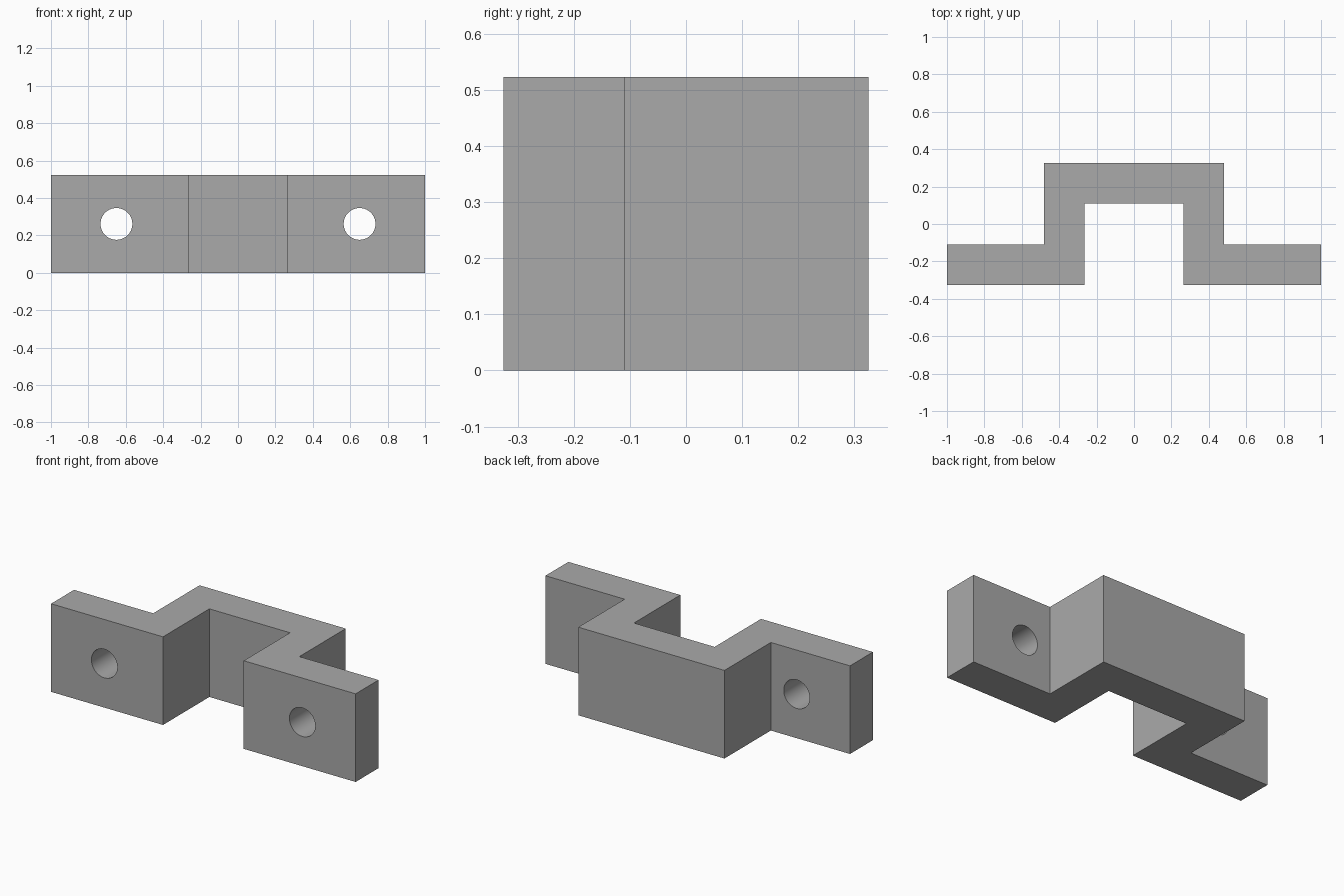
import bpy
import bmesh
import math

HEIGHT = 0.523
DEPTH = 0.325      # half of the overall depth
WALL = 0.215       # strip thickness
INNER = 0.265      # half width of the channel
HOLE_X, HOLE_R = 0.65, 0.085

cube = bpy.data.objects.get("Cube")
if cube:
    bpy.data.objects.remove(cube, do_unlink=True)

# Plain grey material
grey = bpy.data.materials.new("plain grey")
grey.use_nodes = True
colour = (0.4, 0.4, 0.4, 1)
grey.diffuse_color = colour
grey.node_tree.nodes["Principled BSDF"].inputs["Base Color"].default_value = colour

# Hat-shaped outline, right half mirrored to the left
half = [(INNER, DEPTH - WALL), (INNER, -DEPTH), (1, -DEPTH), (1, WALL - DEPTH),
        (INNER + WALL, WALL - DEPTH), (INNER + WALL, DEPTH)]
outline = half + [(-x, y) for x, y in reversed(half)]

# Bracket strip extruded upward
bm = bmesh.new()
base = bm.faces.new([bm.verts.new((x, y, 0)) for x, y in outline])
result = bmesh.ops.extrude_face_region(bm, geom=[base])
top = [v for v in result["geom"] if isinstance(v, bmesh.types.BMVert)]
bmesh.ops.translate(bm, verts=top, vec=(0, 0, HEIGHT))
bmesh.ops.recalc_face_normals(bm, faces=bm.faces)
mesh = bpy.data.meshes.new("bracket")
bm.to_mesh(mesh)
bm.free()
bracket = bpy.data.objects.new("bracket", mesh)
bpy.context.collection.objects.link(bracket)
mesh.materials.append(grey)

# Round bolt holes through both flanges
cutters = []
for side, name in ((1, "left"), (-1, "right")):
    bpy.ops.mesh.primitive_cylinder_add(
        vertices=64, radius=HOLE_R, depth=2 * WALL,
        location=(side * HOLE_X, WALL / 2 - DEPTH, HEIGHT / 2),
        rotation=(math.pi / 2, 0, 0))
    cutter = bpy.context.object
    cutter.name = name + "_hole_cutter"
    cutter.data.materials.append(grey)
    cutter.hide_render = True
    cutters.append(cutter)
    cut = bracket.modifiers.new(name + " hole", "BOOLEAN")
    cut.operation = "DIFFERENCE"
    cut.solver = "EXACT"
    cut.object = cutter

# Apply the cuts and drop the cutters
bpy.ops.object.select_all(action="DESELECT")
bracket.select_set(True)
bpy.context.view_layer.objects.active = bracket
for cut in list(bracket.modifiers):
    bpy.ops.object.modifier_apply(modifier=cut.name)
for cutter in cutters:
    bpy.data.objects.remove(cutter, do_unlink=True)
bpy.ops.object.shade_smooth_by_angle(angle=math.radians(30))
